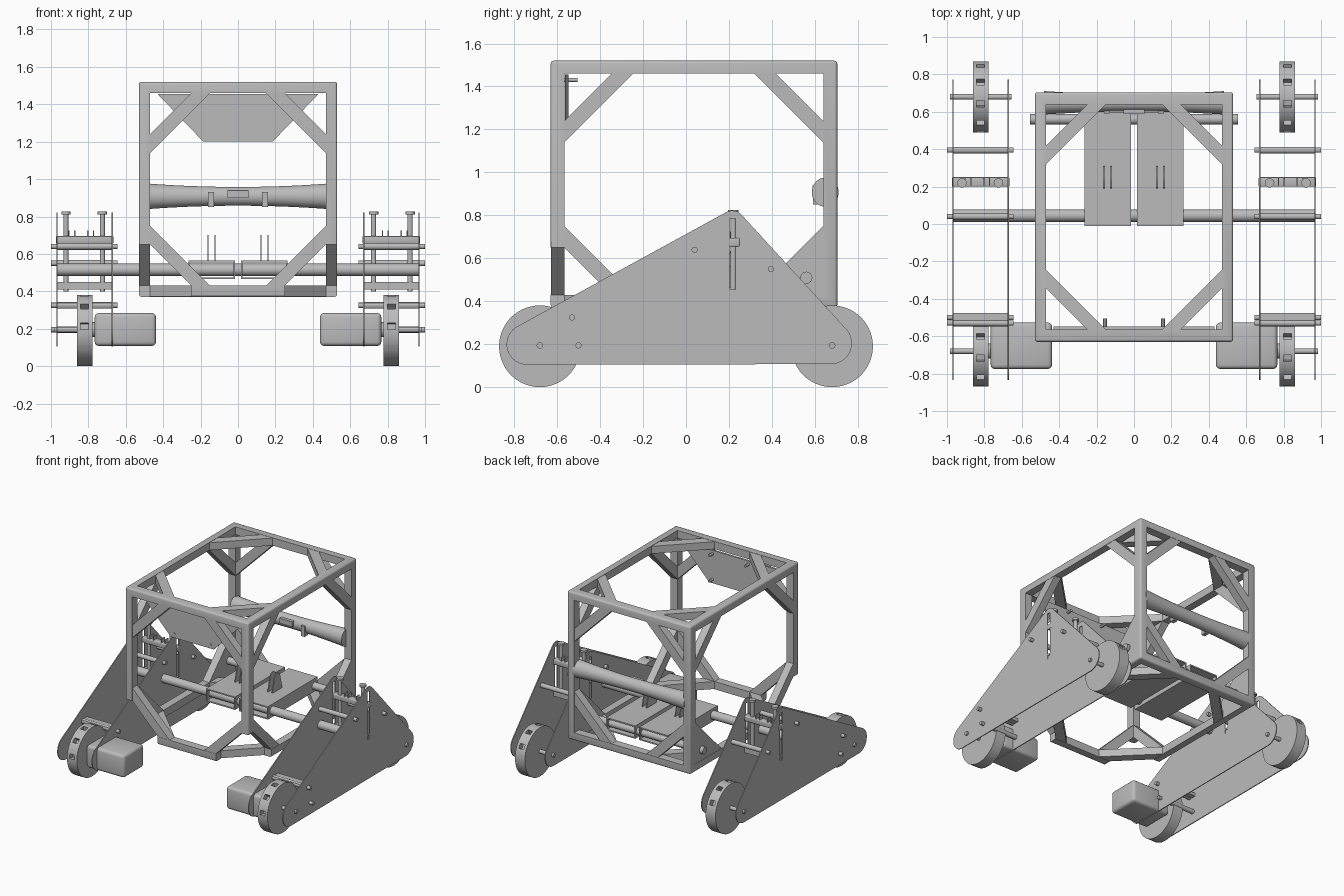
import bpy, bmesh
from math import sin, cos, pi
from mathutils import Matrix, Vector
from mathutils.geometry import convex_hull_2d

cube = bpy.data.objects.get("Cube")
if cube:
    bpy.data.objects.remove(cube, do_unlink=True)

grey = bpy.data.materials.new("plain grey")
grey.use_nodes = True
grey.diffuse_color = (0.5, 0.5, 0.5, 1)
grey.node_tree.nodes["Principled BSDF"].inputs["Base Color"].default_value = (0.5, 0.5, 0.5, 1)
parts = []


def finish(name, bm):
    bmesh.ops.recalc_face_normals(bm, faces=bm.faces)
    mesh = bpy.data.meshes.new(name)
    bm.to_mesh(mesh)
    bm.free()
    mesh.materials.append(grey)
    ob = bpy.data.objects.new(name, mesh)
    bpy.context.collection.objects.link(ob)
    parts.append(ob)
    return ob


def box(name, lo, hi, bevel=0.0, turn=None):
    """Box between two corners, with optional rounded edges and a final transform."""
    lo, hi = Vector(lo), Vector(hi)
    bm = bmesh.new()
    m = Matrix.Translation((lo + hi) / 2) @ Matrix.Diagonal((*[abs(d) for d in hi - lo], 1))
    bmesh.ops.create_cube(bm, size=1, matrix=m)
    if bevel:
        bmesh.ops.bevel(bm, geom=bm.edges[:], offset=bevel, segments=3,
                        affect='EDGES', profile=0.5)
    if turn:
        bm.transform(turn)
    return finish(name, bm)


def rod(name, start, end, radius, sides=20):
    start, end = Vector(start), Vector(end)
    axis = end - start
    bm = bmesh.new()
    m = Matrix.Translation((start + end) / 2) @ axis.to_track_quat('Z', 'Y').to_matrix().to_4x4()
    bmesh.ops.create_cone(bm, cap_ends=True, segments=sides, radius1=radius,
                          radius2=radius, depth=axis.length, matrix=m)
    return finish(name, bm)


def loft(name, rings):
    """Closed skin through a list of equal-length rings."""
    bm = bmesh.new()
    vs = [[bm.verts.new(p) for p in ring] for ring in rings]
    n = len(rings[0])
    for a, b in zip(vs, vs[1:]):
        for i in range(n):
            bm.faces.new((a[i], a[(i + 1) % n], b[(i + 1) % n], b[i]))
    bm.faces.new(vs[0])
    bm.faces.new(vs[-1])
    return finish(name, bm)


def sheet(name, x, thick, circles):
    """Thin plate across x, outlined by the hull of (y, z, radius) circles."""
    pts = [(y + r * cos(2 * pi * k / 48), z + r * sin(2 * pi * k / 48))
           for y, z, r in circles for k in range(48)]
    hull = [pts[i] for i in convex_hull_2d(pts)]
    return loft(name, [[(x + d, y, z) for y, z in hull] for d in (-thick / 2, thick / 2)])


def cut(ob, cutters):
    for c in cutters:
        mod = ob.modifiers.new("cut", 'BOOLEAN')
        mod.operation, mod.solver, mod.object = 'DIFFERENCE', 'EXACT', c
    graph = bpy.context.evaluated_depsgraph_get()
    mesh = bpy.data.meshes.new_from_object(ob.evaluated_get(graph))
    ob.modifiers.clear()
    ob.data = mesh
    for c in cutters:
        parts.remove(c)
        bpy.data.objects.remove(c, do_unlink=True)


# Open cage: rounded block with a window through each axis
mid = Vector((0, 0.037, 0.945))
outer = Vector((0.53, 0.667, 0.575))
inner = Vector((0.47, 0.602, 0.515))
cage = box("cage_frame", mid - outer, mid + outer, 0.014)
windows = []
for axis in range(3):
    half = inner.copy()
    half[axis] = 2
    windows.append(box("window_cutter", mid - half, mid + half))
# Front lower corners are left off
for s in (-1, 1):
    windows.append(box("corner_cutter", (s * 0.25, -2, 0), (s * 2, -0.345, 0.65)))
cut(cage, windows)


# Diagonal braces in the corners of every cage side
def corner_piece(name, axis, signs, outline):
    rings = []
    for depth in (inner[axis], outer[axis] - 0.002):
        ring = []
        for u, v in outline:
            p = Vector()
            a, b = (axis + 1) % 3, (axis + 2) % 3
            p[axis] = signs[axis] * depth
            p[a] = signs[a] * (inner[a] - u)
            p[b] = signs[b] * (inner[b] - v)
            ring.append(mid + p)
        rings.append(ring)
    return loft(name, rings)


for sx in (-1, 1):
    for sy in (-1, 1):
        for sz in (-1, 1):
            for axis in range(3):
                corner_piece("cage_brace", axis, (sx, sy, sz),
                             [(0, 0.22), (0, 0.32), (0.32, 0), (0.22, 0)])
    corner_piece("shaft_gusset", 0, (sx, 1, -1), [(0, 0), (0, 0.22), (0.22, 0)])

# Front mounting panel with standoffs
panel = [(-0.185, 1.2), (0.185, 1.2), (0.43, 1.455), (-0.43, 1.455)]
loft("front_panel", [[(x, y, z) for x, z in panel] for y in (-0.563, -0.548)])
for x in (-0.155, 0.155):
    for z in (1.23, 1.43):
        rod("panel_standoff", (x, -0.567, z), (x, -0.505, z), 0.01, 12)

# Waisted rear handle with a small centre block
rings = []
for i in range(17):
    t = i / 8 - 1
    r = 0.05 + 0.018 * t * t
    rings.append([(0.48 * t, 0.648 + 0.92 * r * cos(2 * pi * k / 32),
                   0.908 + r * sin(2 * pi * k / 32)) for k in range(32)])
loft("rear_handle", rings)
box("handle_block", (-0.055, 0.588, 0.9), (0.055, 0.64, 0.94))
for s in (-1, 1):
    box("handle_tab", (s * 0.128, 0.59, 0.85), (s * 0.16, 0.63, 0.93))

# Cross shafts
rod("main_cross_tube", (-0.97, 0.045, 0.515), (0.97, 0.045, 0.515), 0.033, 32)
rod("rear_cross_shaft", (-0.555, 0.56, 0.51), (0.555, 0.56, 0.51), 0.028, 32)

for s in (-1, 1):
    # Hollow seat trays carrying twin lugs
    for z in (0.465, 0.555):
        box("tray_plate", (s * 0.017, -0.012, z), (s * 0.265, 0.6, z + 0.01))
    for x in (0.017, 0.257):
        box("tray_wall", (s * x, -0.012, 0.465), (s * (x + 0.008), 0.6, 0.565))
    for x in (0.123, 0.16):
        sheet("tray_lug", s * x, 0.007, [(0.25, 0.665, 0.035), (0.2, 0.57, 0.01), (0.3, 0.57, 0.01)])

    # Leg side plates with adjustment slots
    for x in (0.673, 0.968):
        leg = sheet("leg_plate", s * x, 0.007,
                    [(-0.74, 0.2, 0.095), (0.675, 0.205, 0.097), (0.215, 0.762, 0.06)])
        cut(leg, [box("slot_cutter", (s * x - 0.05, 0.203, z0), (s * x + 0.05, 0.231, z1))
                  for z0, z1 in ((0.455, 0.785), (0.415, 0.442))])

    # Leg spacers with thin pin ends
    for y, z in ((0.04, 0.64), (0.395, 0.55), (-0.53, 0.325), (-0.5, 0.195)):
        rod("leg_spacer", (s * 0.675, y, z), (s * 0.966, y, z), 0.018)
        rod("spacer_pin", (s * 0.645, y, z), (s * 1.0, y, z), 0.014)
    box("front_spacer_strip", (s * 0.675, -0.545, 0.312), (s * 0.966, -0.475, 0.337))

    # Height adjuster: two blocks, screws and small fins
    box("adjuster_block", (s * 0.666, 0.2, 0.655), (s * 0.974, 0.25, 0.695), 0.006)
    box("adjuster_base", (s * 0.675, 0.2, 0.41), (s * 0.966, 0.25, 0.45))
    for x in (0.725, 0.92):
        rod("adjuster_screw", (s * x, 0.22, 0.4), (s * x, 0.22, 0.82), 0.014)
        rod("screw_head", (s * x, 0.22, 0.81), (s * x, 0.22, 0.826), 0.025)
    for x in (0.77, 0.8, 0.87, 0.9):
        box("adjuster_fin", (s * x, 0.205, 0.69), (s * (x + 0.006), 0.245, 0.725))

    # Front drive motors
    box("drive_motor", (s * 0.438, -0.775, 0.108), (s * 0.766, -0.527, 0.284), 0.022)
    rod("motor_collar", (s * 0.76, -0.68, 0.195), (s * 0.79, -0.68, 0.195), 0.04)

# Wheels: one pocketed rim, reused at the four axles
wheel = rod("wheel", (-0.042, 0, 0), (0.042, 0, 0), 0.19, 60)
cut(wheel, [box("pocket_cutter", (-0.021, -0.018, 0.145), (0.021, 0.018, 0.25),
                turn=Matrix.Rotation(2 * pi * k / 10 + 0.2, 4, 'X')) for k in range(10)])
for s in (-1, 1):
    for y, place in ((-0.68, "front"), (0.68, "rear")):
        w = wheel.copy()
        w.name = place + "_wheel"
        w.location = (s * 0.82, y, 0.191)
        bpy.context.collection.objects.link(w)
        parts.append(w)
        rod(place + "_axle", (s * 0.655, y, 0.195), (s * 0.985, y, 0.195), 0.015)
parts.remove(wheel)
bpy.data.objects.remove(wheel, do_unlink=True)

# Smooth round parts, keep edges sharp
bpy.context.view_layer.update()
bpy.ops.object.select_all(action='DESELECT')
for ob in parts:
    ob.select_set(True)
bpy.context.view_layer.objects.active = parts[0]
bpy.ops.object.shade_smooth_by_angle()
